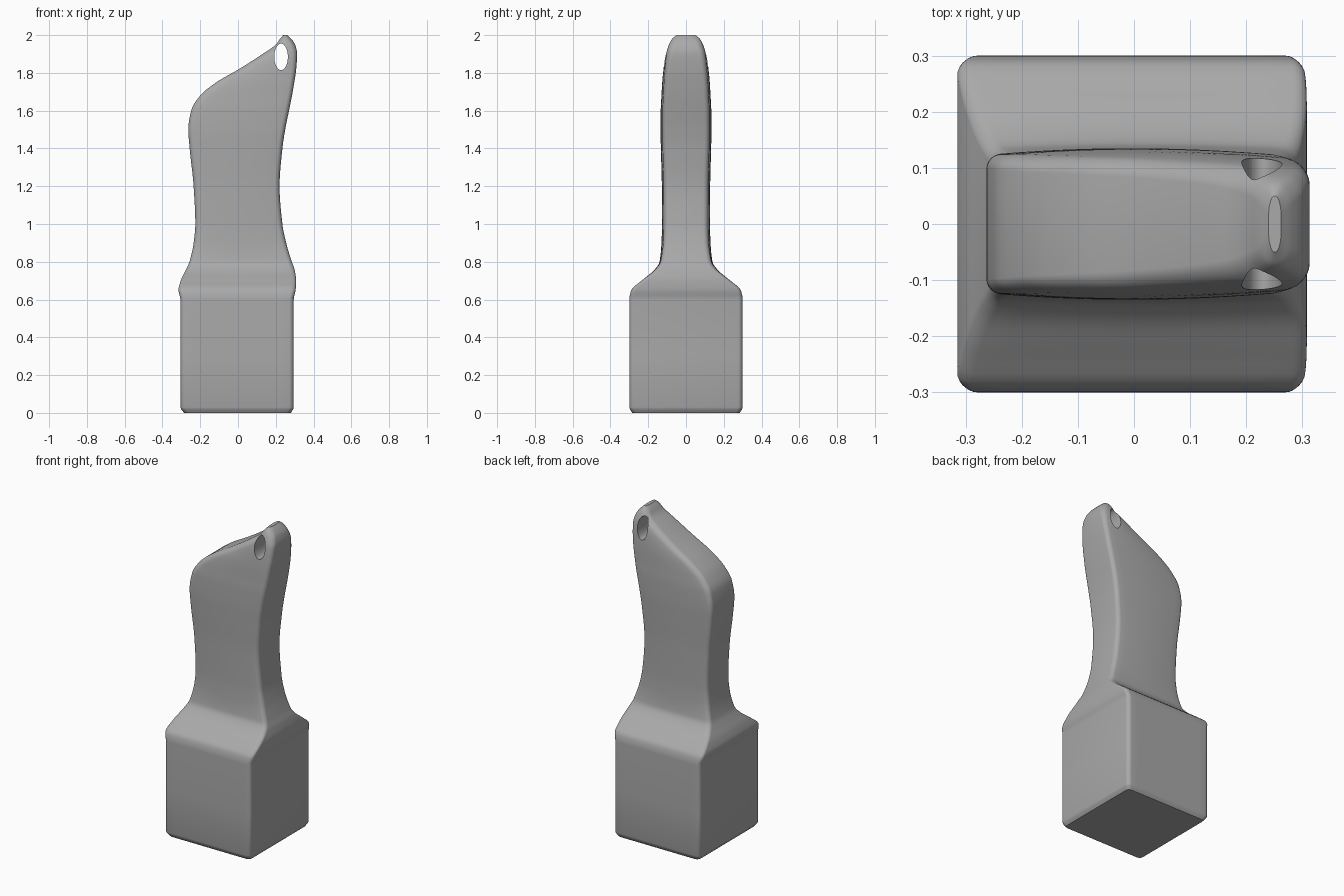
import bpy, bmesh, math

cube = bpy.data.objects.get("Cube")
if cube:
    bpy.data.objects.remove(cube, do_unlink=True)

# One flat colour
grey = bpy.data.materials.new("mid_grey")
grey.use_nodes = True
colour = (0.4, 0.4, 0.4, 1)
grey.diffuse_color = colour
grey.node_tree.nodes["Principled BSDF"].inputs["Base Color"].default_value = colour

# Outline of the body: height, left edge, right edge, half depth
PROFILE = [
    (0, -.285, .28, .285), (.03, -.305, .295, .3), (.6, -.305, .295, .3),
    (.65, -.315, .305, .29), (.7, -.303, .308, .235), (.76, -.275, .299, .165),
    (.8, -.257, .285, .14), (.9, -.235, .255, .13), (1, -.226, .235, .127),
    (1.2, -.235, .22, .128), (1.4, -.256, .235, .133), (1.5, -.263, .25, .135),
    (1.6, -.248, .27, .134), (1.68, -.2, .286, .13), (1.75, -.115, .298, .126),
    (1.82, .005, .308, .119), (1.9, .13, .313, .107), (1.95, .2, .302, .09),
    (1.98, .222, .282, .074), (2, .24, .262, .05),
]


def sample(column, z):
    """Smooth value of one profile column that never overshoots."""
    def slope(i):
        a, b = PROFILE[i], PROFILE[i + 1]
        return (b[column] - a[column]) / (b[0] - a[0])

    def tangent(i):
        if i == 0 or i == len(PROFILE) - 1:
            return slope(min(i, len(PROFILE) - 2))
        s, t = slope(i - 1), slope(i)
        return 2 * s * t / (s + t) if s * t > 0 else 0

    i = max(k for k in range(len(PROFILE) - 1) if PROFILE[k][0] <= z)
    a, b = PROFILE[i], PROFILE[i + 1]
    h = b[0] - a[0]
    t = (z - a[0]) / h
    u = 1 - t
    return (a[column] * (1 + 2 * t) * u * u + tangent(i) * h * t * u * u
            + b[column] * t * t * (1 + 2 * u) - tangent(i + 1) * h * t * t * u)


def section(z):
    """Rounded rectangle at one height, its long sides bulging on the grip."""
    left, right, depth = (sample(c, z) for c in (1, 2, 3))
    width = right - left
    grip = min(max((z - .7) / .2, 0), 1)
    slant = min(max((z - 1.55) / .15, 0), 1)
    bulge = .012 * grip
    r_right = min(.025, width * .35)
    r_left = min(.025 + .03 * slant, width * .35)
    r_depth = min(.025, depth * .4)
    half = []
    # Front half from the left edge to the right edge
    for k in range(7):
        a = math.pi / 2 * k / 6
        half.append((left + r_left * (1 - math.cos(a)),
                     depth - r_depth * (1 - math.sin(a))))
    start, end = left + r_left, right - r_right
    for k in range(1, 12):
        half.append((start + (end - start) * k / 12, depth))
    for k in range(7):
        a = math.pi / 2 * k / 6
        half.append((right - r_right * (1 - math.sin(a)),
                     depth - r_depth * (1 - math.cos(a))))
    mid = (left + right) / 2
    half = [(x, y - bulge * ((x - mid) / (width / 2)) ** 2) for x, y in half]
    front = [(x, -y, z) for x, y in half]
    back = [(x, y, z) for x, y in reversed(half)]
    return front + back


def loft(name, rings):
    bm = bmesh.new()
    loops = [[bm.verts.new(p) for p in ring] for ring in rings]
    for low, high in zip(loops, loops[1:]):
        n = len(low)
        for i in range(n):
            j = (i + 1) % n
            bm.faces.new((low[i], low[j], high[j], high[i]))
    bm.faces.new(reversed(loops[0]))
    bm.faces.new(loops[-1])
    bmesh.ops.recalc_face_normals(bm, faces=bm.faces)
    mesh = bpy.data.meshes.new(name)
    bm.to_mesh(mesh)
    bm.free()
    mesh.materials.append(grey)
    obj = bpy.data.objects.new(name, mesh)
    bpy.context.collection.objects.link(obj)
    return obj


# Body: square block flowing into the curved grip
heights = [0, .01, .02, .03, .3]
heights += [.6 + .0125 * k for k in range(105)]
heights += [1.91 + .01 * k for k in range(8)] + [1.985, 1.99, 1.995, 2]
body = loft("stamp_handle_body", [section(z) for z in heights])

# Oval cord hole through the tip
oval = [2 * math.pi * k / 48 for k in range(48)]
cutter = loft("cord_hole_cutter", [
    [(.228 + .036 * math.cos(a), y, 1.885 + .07 * math.sin(a)) for a in oval]
    for y in (-.4, .4)])
cutter.hide_render = True
cut = body.modifiers.new("cord_hole", 'BOOLEAN')
cut.operation = 'DIFFERENCE'
cut.solver = 'EXACT'
cut.object = cutter

bpy.ops.object.select_all(action='DESELECT')
body.select_set(True)
bpy.context.view_layer.objects.active = body
bpy.ops.object.modifier_apply(modifier=cut.name)
bpy.data.objects.remove(cutter, do_unlink=True)
bpy.ops.object.shade_smooth_by_angle(angle=math.radians(35))
